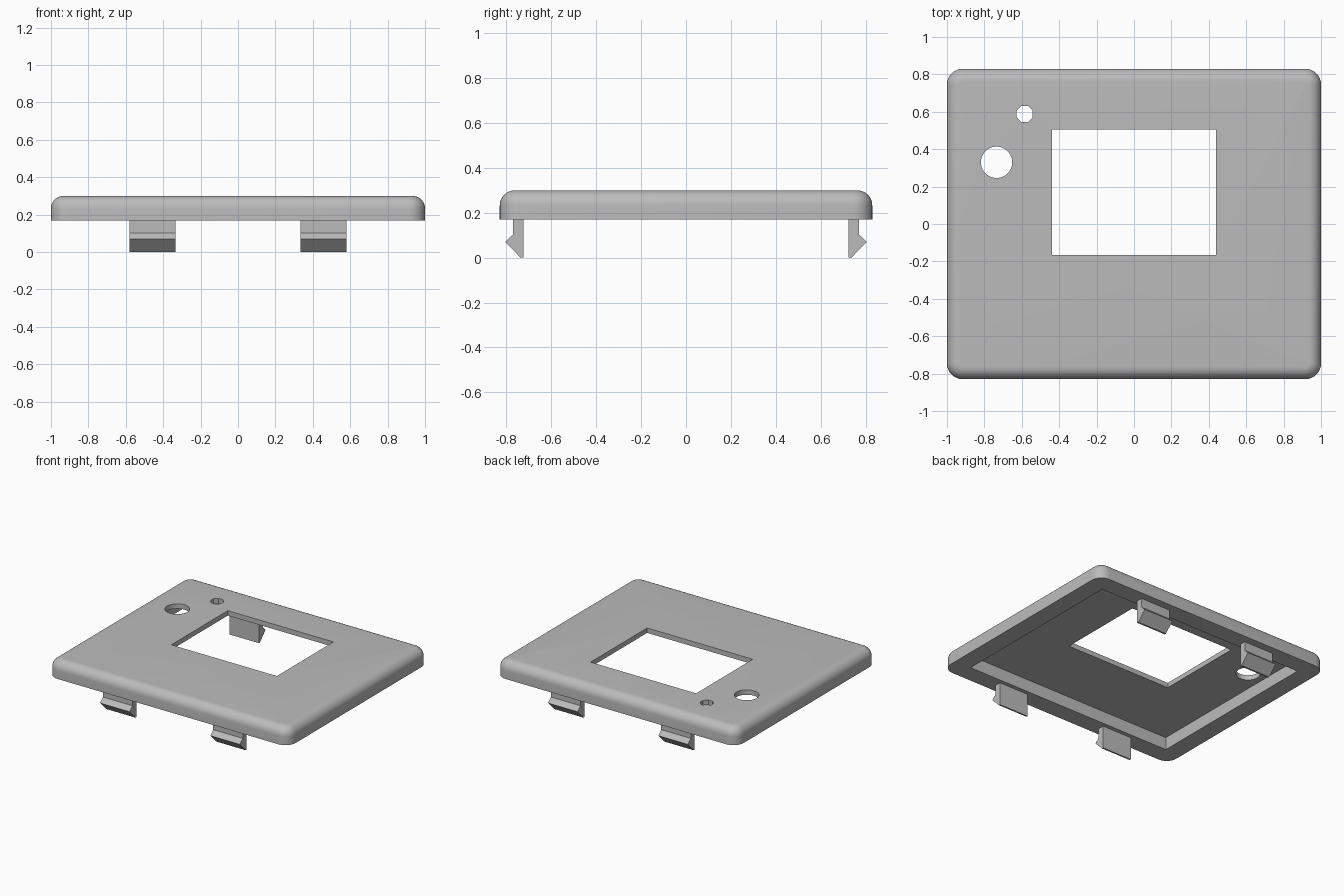
import bpy, bmesh, math

HALF_X, HALF_Y = 1.0, 0.83
BOTTOM, TOP, CEILING = 0.17, 0.30, 0.263
CORNER, FILLET, RIM = 0.085, 0.067, 0.135

cube = bpy.data.objects.get("Cube")
if cube:
    bpy.data.objects.remove(cube, do_unlink=True)

grey = bpy.data.materials.new("plain grey plastic")
grey.use_nodes = True
GREY = (0.5, 0.5, 0.5, 1)
grey.diffuse_color = GREY
grey.node_tree.nodes["Principled BSDF"].inputs["Base Color"].default_value = GREY


def make_object(name, bm):
    bmesh.ops.recalc_face_normals(bm, faces=bm.faces)
    mesh = bpy.data.meshes.new(name)
    bm.to_mesh(mesh)
    bm.free()
    mesh.materials.append(grey)
    obj = bpy.data.objects.new(name, mesh)
    bpy.context.collection.objects.link(obj)
    return obj


def rounded_loop(bm, inset, z, steps=8):
    """Ring of vertices around a rounded rectangle."""
    r = CORNER - inset
    ring = []
    for q, (sx, sy) in enumerate([(1, 1), (-1, 1), (-1, -1), (1, -1)]):
        for i in range(steps + 1):
            a = math.pi / 2 * (q + i / steps)
            ring.append(bm.verts.new((sx * (HALF_X - CORNER) + r * math.cos(a),
                                      sy * (HALF_Y - CORNER) + r * math.sin(a), z)))
    return ring


def prism(name, points, z0, z1):
    """Closed vertical prism over a flat outline."""
    bm = bmesh.new()
    face = bm.faces.new([bm.verts.new((x, y, z0)) for x, y in points])
    out = bmesh.ops.extrude_face_region(bm, geom=[face])
    top = [v for v in out["geom"] if isinstance(v, bmesh.types.BMVert)]
    bmesh.ops.translate(bm, verts=top, vec=(0, 0, z1 - z0))
    return make_object(name, bm)


def rectangle(x0, x1, y0, y1):
    return [(x0, y0), (x1, y0), (x1, y1), (x0, y1)]


def circle(cx, cy, r, sides):
    return [(cx + r * math.cos(math.tau * (i + 0.5) / sides),
             cy + r * math.sin(math.tau * (i + 0.5) / sides)) for i in range(sides)]


# Cover plate with rounded corners and a filleted top edge
bm = bmesh.new()
rings = [rounded_loop(bm, 0, BOTTOM)]
for i in range(9):
    a = math.pi / 2 * i / 8
    rings.append(rounded_loop(bm, FILLET * (1 - math.cos(a)),
                              TOP - FILLET + FILLET * math.sin(a)))
for low, high in zip(rings, rings[1:]):
    for i in range(len(low)):
        j = (i + 1) % len(low)
        bm.faces.new((low[i], low[j], high[j], high[i]))
bm.faces.new(rings[0])
bm.faces.new(rings[-1])
plate = make_object("cover_plate", bm)

# Hollow underside, display window and two round holes
ix, iy = HALF_X - RIM, HALF_Y - RIM
cutters = [
    prism("recess_cutter", rectangle(-ix, ix, -iy, iy), 0.0, CEILING),
    prism("window_cutter", rectangle(-0.438, 0.438, -0.165, 0.505), 0.1, 0.5),
    prism("large_hole_cutter", circle(-0.735, 0.33, 0.084, 32), 0.1, 0.5),
    prism("small_hole_cutter", circle(-0.585, 0.588, 0.047, 8), 0.1, 0.5),
]
bpy.context.view_layer.objects.active = plate
for cutter in cutters:
    cutter.hide_render = True
    mod = plate.modifiers.new(cutter.name, "BOOLEAN")
    mod.operation, mod.solver, mod.object = "DIFFERENCE", "EXACT", cutter
    bpy.ops.object.modifier_apply(modifier=mod.name)
    bpy.data.objects.remove(cutter, do_unlink=True)

bpy.ops.object.select_all(action="DESELECT")
plate.select_set(True)
bpy.ops.object.shade_smooth_by_angle(angle=math.radians(30))

# Four snap clips with outward barbs, as (distance from centre, height)
CLIP = [(0.725, BOTTOM), (0.772, BOTTOM), (0.772, 0.102),
        (0.806, 0.07), (0.737, 0), (0.725, 0)]
for side_y, end in ((-1, "front"), (1, "back")):
    for side_x, side in ((-1, "right"), (1, "left")):
        bm = bmesh.new()
        face = bm.faces.new([bm.verts.new((side_x * 0.335, side_y * y, z)) for y, z in CLIP])
        out = bmesh.ops.extrude_face_region(bm, geom=[face])
        moved = [v for v in out["geom"] if isinstance(v, bmesh.types.BMVert)]
        bmesh.ops.translate(bm, verts=moved, vec=(side_x * 0.245, 0, 0))
        make_object(f"{end}_{side}_clip", bm)
